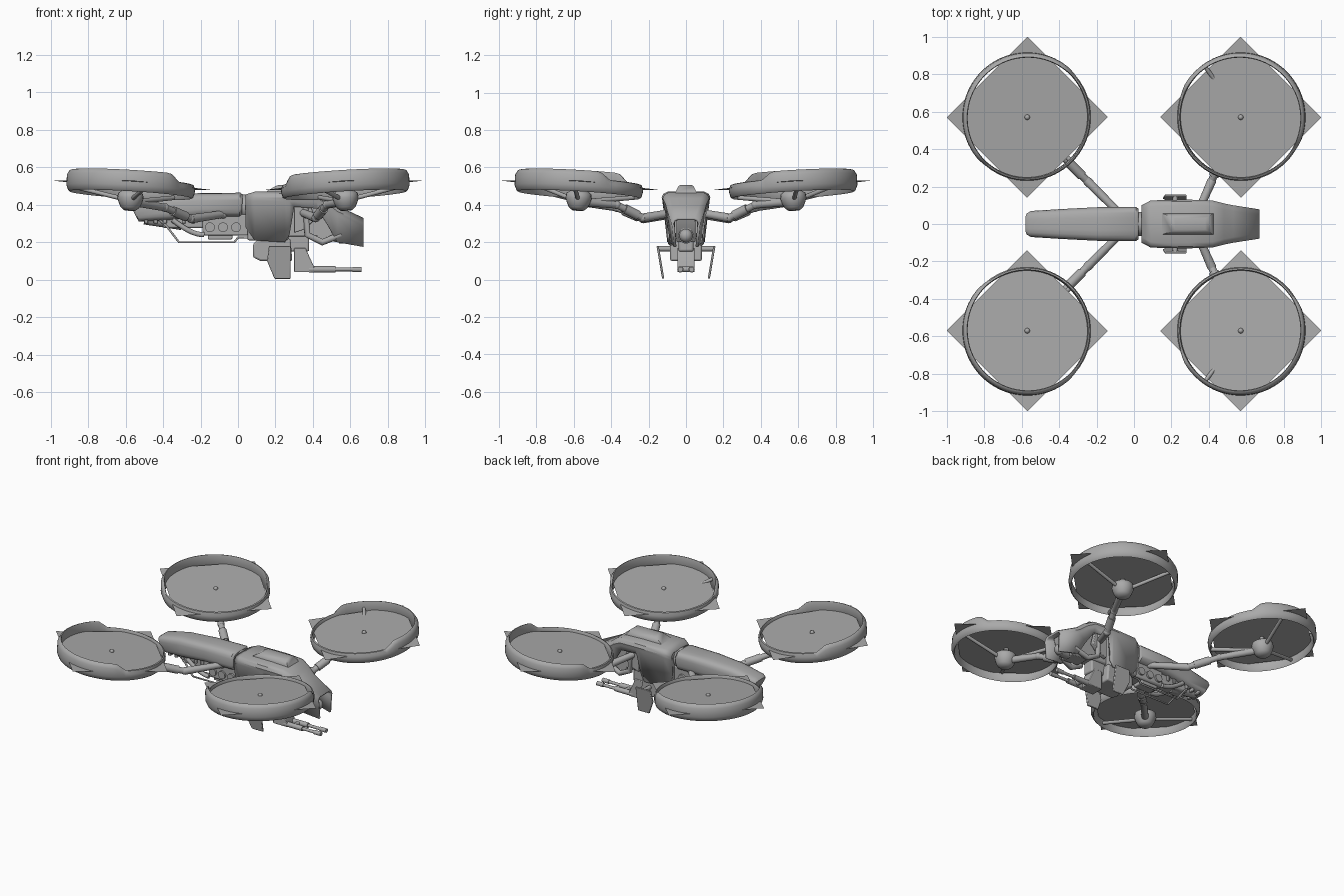
import bpy, bmesh, math
from math import sin, cos, pi, radians
from mathutils import Vector, Matrix

if "Cube" in bpy.data.objects:
    bpy.data.objects.remove(bpy.data.objects["Cube"])

# dark grey paint for every part
paint = bpy.data.materials.new('dark_grey')
paint.diffuse_color = (0.4, 0.4, 0.4, 1)
paint.use_nodes = True
paint.node_tree.nodes["Principled BSDF"].inputs["Base Color"].default_value = paint.diffuse_color


def finish(name, bm, smooth=35, matrix=None):
    bmesh.ops.recalc_face_normals(bm, faces=bm.faces)
    me = bpy.data.meshes.new(name)
    if matrix:
        bm.transform(matrix)
    bm.to_mesh(me)
    bm.free()
    me.materials.append(paint)
    ob = bpy.data.objects.new(name, me)
    bpy.context.collection.objects.link(ob)
    bpy.ops.object.select_all(action='DESELECT')
    bpy.context.view_layer.objects.active = ob
    ob.select_set(True)
    bpy.ops.object.shade_smooth_by_angle(angle=radians(smooth))
    return ob


def loft(name, sections, closed=True, caps=True, loop=False, **kw):
    bm = bmesh.new()
    rows = [[bm.verts.new(p) for p in s] for s in sections]
    n = len(rows[0])
    pairs = list(zip(rows, rows[1:])) + ([(rows[-1], rows[0])] if loop else [])
    for a, b in pairs:
        for i in range(n if closed else n - 1):
            j = (i + 1) % n
            bm.faces.new((a[i], a[j], b[j], b[i]))
    if caps:
        bm.faces.new(rows[0])
        bm.faces.new(rows[-1])
    return finish(name, bm, **kw)


def bevelled(ob, width):
    m = ob.modifiers.new('bevel', 'BEVEL')
    m.width, m.segments = width, 2
    return ob


def box(name, x0, x1, y0, y1, z0, z1, bevel=0.01):
    ring = [(x0, y0), (x1, y0), (x1, y1), (x0, y1)]
    return bevelled(loft(name, [[(x, y, z) for x, y in ring] for z in (z0, z1)]), bevel)


def slab(name, pts, y, t, lean=0.0, bevel=0.004):
    """Side profile in xz, given thickness t at y, leaning with height."""
    return bevelled(loft(name, [[(x, y + lean * z + d, z) for x, z in pts] for d in (-t / 2, t / 2)]), bevel)


def bar(name, a, b, r, r2=None, n=16, matrix=None):
    a, b = Vector(a), Vector(b)
    bm = bmesh.new()
    bmesh.ops.create_cone(bm, cap_ends=True, segments=n, radius1=r, depth=(b - a).length,
                          radius2=r if r2 is None else r2)
    rot = Vector((0, 0, 1)).rotation_difference(b - a).to_matrix().to_4x4()
    bm.transform(Matrix.Translation((a + b) / 2) @ rot)
    return finish(name, bm, matrix=matrix)


def ball(name, c, r, matrix=None):
    bm = bmesh.new()
    bmesh.ops.create_uvsphere(bm, u_segments=20, v_segments=12, radius=r)
    bm.transform(Matrix.Translation(c))
    return finish(name, bm, matrix=matrix)


def tube(name, pts, r):
    cu = bpy.data.curves.new(name, 'CURVE')
    cu.dimensions, cu.bevel_depth, cu.bevel_resolution = '3D', r, 3
    cu.use_fill_caps = True
    cu.materials.append(paint)
    sp = cu.splines.new('POLY')
    sp.points.add(len(pts) - 1)
    for p, c in zip(sp.points, pts):
        p.co = (*c, 1)
    ob = bpy.data.objects.new(name, cu)
    bpy.context.collection.objects.link(ob)
    return ob


# ducted rotors: ring with a raised outer half, blur sheet, motor pod, struts
def rotor(tag, sx, sy, yaw):
    normal = Vector((-0.06 * sx, -0.06 * sy, 1)).normalized()
    M = Matrix.Translation((0.57 * sx, 0.57 * sy, 0.505)) @ \
        Vector((0, 0, 1)).rotation_difference(normal).to_matrix().to_4x4()
    secs = []
    for i in range(72):
        a = 2 * pi * i / 72
        off = abs((a - yaw + pi) % (2 * pi) - pi)
        k = min(1, max(0, (radians(95) - off) / radians(11)))
        top = 0.02 + 0.042 * k
        prof = [(0.322, -0.045), (0.322, top - 0.008), (0.326, top), (0.334, top - 0.003),
                (0.341 + 0.005 * k, top - 0.025), (0.341 + 0.005 * k, -0.02), (0.335, -0.045), (0.327, -0.052)]
        secs.append([(r * cos(a), r * sin(a), z) for r, z in prof])
    loft('duct_ring_' + tag, secs, caps=False, loop=True, matrix=M, smooth=50)
    bm = bmesh.new()
    bm.faces.new([bm.verts.new((0.43 * cos(i * pi / 2), 0.43 * sin(i * pi / 2), 0)) for i in range(4)])
    finish('rotor_sheet_' + tag, bm, matrix=M)
    ball('rotor_cap_' + tag, (0, 0, 0.002), 0.014, M)
    bar('rotor_shaft_' + tag, (0, 0, -0.04), (0, 0, 0), 0.015, matrix=M)
    prof = [(0.045, -0.03), (0.066, -0.045), (0.07, -0.07), (0.062, -0.095), (0.05, -0.12), (0.03, -0.136)]
    loft('motor_pod_' + tag, [[(r * cos(i * pi / 10), r * sin(i * pi / 10), z) for i in range(20)]
                              for r, z in prof], matrix=M, smooth=50)
    for i, d in enumerate((-60, 60)):
        a = yaw + sy * radians(d)
        end_z = 0.012 if sx > 0 and i else -0.02
        bar(f'duct_strut_{tag}_{i}', (0.04 * cos(a), 0.04 * sin(a), -0.075),
            (0.325 * cos(a), 0.325 * sin(a), end_z), 0.012, 0.011, matrix=M)
    a = yaw + pi
    bar('inner_strut_' + tag, (0.04 * cos(a), 0.04 * sin(a), -0.085),
        (0.328 * cos(a), 0.328 * sin(a), -0.04), 0.014, 0.012, matrix=M)


for sy, side in ((-1, 'right'), (1, 'left')):
    rotor('front_' + side, 1, sy, sy * radians(65))
    rotor('rear_' + side, -1, sy, sy * radians(135))
    # cranked arms with clamps
    for end, pts in (('front', [(0.58, 0.58, 0.42), (0.475, 0.37, 0.40), (0.415, 0.23, 0.33), (0.34, 0.06, 0.36)]),
                     ('rear', [(-0.58, 0.58, 0.42), (-0.39, 0.37, 0.385), (-0.25, 0.23, 0.325), (-0.08, 0.06, 0.35)])):
        p = [Vector((x, y * sy, z)) for x, y, z in pts]
        for i, r in enumerate((0.024, 0.019, 0.024)):
            bar(f'{end}_arm_{side}_{i}', p[i], p[i + 1], r, 0.02)
            ball(f'{end}_arm_joint_{side}_{i}', p[i + 1], 0.023)
        bar(f'{end}_arm_clamp_{side}', p[1].lerp(p[2], 0.3), p[1].lerp(p[2], 0.8), 0.026)
    # landing skid plate and its mount
    slab('skid_' + side, [(0.155, 0.10), (0.165, 0.18), (0.28, 0.18), (0.28, 0.005), (0.195, 0.005)],
         0.121 * sy, 0.012, 0.17 * sy)
    bar('skid_mount_' + side, (0.22, 0.08 * sy, 0.165), (0.22, 0.152 * sy, 0.165), 0.014)
    # nose side braces
    tube('nose_brace_' + side, [(0.36, 0.08 * sy, 0.40), (0.37, 0.085 * sy, 0.24), (0.45, 0.08 * sy, 0.20),
                                (0.55, 0.07 * sy, 0.24)], 0.018)
    slab('side_bracket_' + side, [(0.30, 0.25), (0.30, 0.40), (0.39, 0.40), (0.41, 0.32), (0.36, 0.27)],
         0.075 * sy, 0.03)
    # twin gun barrels
    bar('gun_sleeve_' + side, (0.38, 0.03 * sy, 0.055), (0.52, 0.03 * sy, 0.055), 0.017)
    bar('gun_barrel_' + side, (0.5, 0.03 * sy, 0.055), (0.645, 0.03 * sy, 0.055), 0.010)
    bar('gun_muzzle_' + side, (0.61, 0.03 * sy, 0.055), (0.66, 0.03 * sy, 0.055), 0.014)
    # under-tail rail and hose
    tube('tail_rail_' + side, [(-0.42, 0.045 * sy, 0.32), (-0.38, 0.045 * sy, 0.285), (-0.315, 0.045 * sy, 0.2),
                               (-0.02, 0.045 * sy, 0.2), (0.0, 0.045 * sy, 0.225), (0.08, 0.045 * sy, 0.225)], 0.006)
    tube('hose_' + side, [(-0.35 + 0.17 * t / 8, 0.06 * sy, 0.32 - 0.08 * sin(t / 8 * pi / 2))
                          for t in range(9)], 0.014)

# front hood: open-bottomed shell with a side gap ahead of the cowl
stations = [(0.04, .10, .09, .455, .28), (0.09, .126, .10, .47, .21), (0.25, .13, .10, .47, .20),
            (0.275, .13, .10, .47, .24), (0.30, .13, .115, .47, .39), (0.42, .125, .112, .465, .38),
            (0.48, .11, .10, .435, .29), (0.53, .10, .085, .395, .20), (0.67, .078, .065, .33, .175)]
secs = []
for x, wt, wb, zt, zb in stations:
    half = [(wb, zb), (wt - 0.004, zt - 0.05), (wt, zt - 0.03), (wt - 0.01, zt - 0.01), (wt - 0.03, zt)]
    secs.append([(x, y, z) for y, z in half] + [(x, -y, z) for y, z in reversed(half)])
hood = loft('front_hood', secs, closed=False, caps=False)
m = hood.modifiers.new('thickness', 'SOLIDIFY')
m.thickness, m.offset = 0.014, -1

# canopy bump on the hood
loft('canopy', [[(x0, -w, z), (x1, -w, z), (x1, w, z), (x0, w, z)] for x0, x1, w, z in
                ((0.14, 0.45, 0.062, 0.42), (0.15, 0.42, 0.056, 0.47), (0.20, 0.40, 0.04, 0.50), (0.22, 0.38, 0.03, 0.506))],
     smooth=40)

# inner frame, sensor housing and camera eye
box('cowl_core', 0.05, 0.27, -0.09, 0.09, 0.21, 0.44)
box('inner_frame', 0.25, 0.46, -0.05, 0.05, 0.23, 0.44)
slab('sensor_housing', [(0.42, 0.21), (0.42, 0.42), (0.52, 0.38), (0.62, 0.33), (0.60, 0.27), (0.55, 0.2)], 0, 0.10)
bar('camera_collar', (0.54, 0, 0.235), (0.605, 0, 0.235), 0.042, n=24)
ball('camera_eye', (0.61, 0, 0.235), 0.036)

# belly pack and gun turret
slab('belly_pack', [(0.08, 0.12), (0.08, 0.19), (0.11, 0.22), (0.28, 0.22), (0.29, 0.10), (0.12, 0.10)], 0, 0.17, bevel=0.01)
slab('gun_turret', [(0.30, 0.04), (0.30, 0.17), (0.36, 0.17), (0.41, 0.06), (0.41, 0.04)], 0, 0.09)
box('turret_mount', 0.27, 0.38, -0.04, 0.04, 0.15, 0.25)
bar('gun_bridge', (0.45, -0.035, 0.055), (0.45, 0.035, 0.055), 0.014)
bar('skid_cross_bar', (0.22, -0.09, 0.165), (0.22, 0.09, 0.165), 0.014)

# tail fuselage: rounded section tapering to a slanted end
secs = []
for xt, xb, w, zt, zb in ((0.025, 0.02, .082, .455, .345), (0.012, 0.008, .092, .465, .335), (-0.2, -0.2, .09, .463, .335),
                          (-0.4, -0.38, .08, .452, .315), (-0.56, -0.53, .07, .42, .31), (-0.58, -0.535, .06, .405, .32)):
    sec = []
    for i in range(20):
        a = 2 * pi * (i + 0.5) / 20
        u, v = [math.copysign(abs(f) ** 0.55, f) for f in (cos(a), sin(a))]
        t = (v + 1) / 2
        sec.append((xb + (xt - xb) * t, u * w, zb + (zt - zb) * t))
    secs.append(sec)
loft('tail_shell', secs, smooth=40)
bar('neck_joint', (-0.02, 0, 0.39), (0.08, 0, 0.39), 0.065, n=24)

# engine under the tail
box('engine_block', -0.19, 0.06, -0.055, 0.055, 0.235, 0.35)
box('engine_sump', -0.16, -0.03, -0.04, 0.04, 0.215, 0.25, 0.006)
box('rear_engine', -0.40, -0.18, -0.045, 0.045, 0.275, 0.34)
bar('exhaust', (-0.50, 0, 0.325), (-0.30, 0, 0.30), 0.03, 0.035)
for i in range(6):
    x = -0.50 + 0.05 * i
    box(f'cooling_rib_{i}', x, x + 0.02, -0.055, 0.055, 0.30, 0.34, 0.004)
for i in range(3):
    x = -0.15 + 0.07 * i
    bar(f'cylinder_{i}', (x, -0.068, 0.28), (x, 0.068, 0.28), 0.026)
